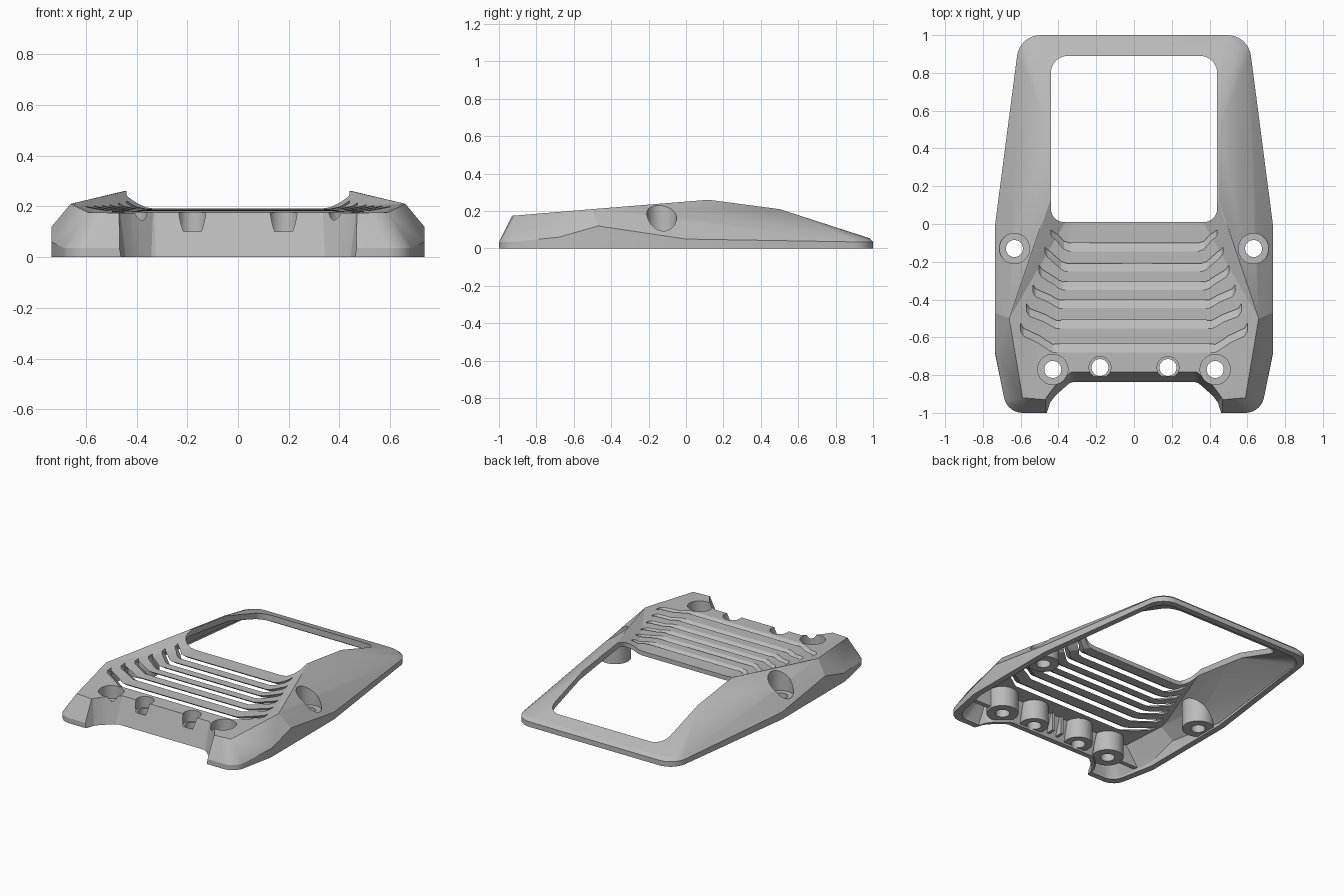
import bpy
import bmesh
import math
from mathutils import Vector

if "Cube" in bpy.data.objects:
    bpy.data.objects.remove(bpy.data.objects["Cube"])

grey = bpy.data.materials.new("satin grey")
grey.use_nodes = True
GREY = (0.5, 0.5, 0.5, 1)
grey.diffuse_color = GREY
grey.node_tree.nodes["Principled BSDF"].inputs["Base Color"].default_value = GREY


def make_object(name, bm):
    bmesh.ops.recalc_face_normals(bm, faces=bm.faces)
    mesh = bpy.data.meshes.new(name)
    bm.to_mesh(mesh)
    bm.free()
    mesh.materials.append(grey)
    obj = bpy.data.objects.new(name, mesh)
    bpy.context.scene.collection.objects.link(obj)
    return obj


def hull(name, half, move=lambda p: p):
    """Convex solid around half-side points and their mirror images."""
    bm = bmesh.new()
    for x, y, z in half:
        for side in (1, -1):
            p = move(Vector((x, y, z)))
            bm.verts.new((p.x * side, p.y, p.z))
    bmesh.ops.remove_doubles(bm, verts=bm.verts, dist=0.0001)
    bmesh.ops.convex_hull(bm, input=bm.verts)
    loose = [v for v in bm.verts if not v.link_faces]
    bmesh.ops.delete(bm, geom=loose, context="VERTS")
    bmesh.ops.dissolve_limit(bm, angle_limit=0.01, verts=bm.verts, edges=bm.edges)
    return make_object(name, bm)


def prism(name, outline, low, high):
    bm = bmesh.new()
    base = bm.faces.new([bm.verts.new((x, y, low)) for x, y in outline])
    grown = bmesh.ops.extrude_face_region(bm, geom=[base])["geom"]
    moved = [g for g in grown if isinstance(g, bmesh.types.BMVert)]
    bmesh.ops.translate(bm, verts=moved, vec=(0, 0, high - low))
    if not any(len(f.verts) == len(outline) and f.calc_center_median().z < low + 0.001
               for f in bm.faces):
        bm.faces.new([v for v in bm.verts if v not in moved])
    return make_object(name, bm)


def arc(cx, cy, r, start, end, steps):
    return [(cx + r * math.cos(math.radians(start + (end - start) * i / steps)),
             cy + r * math.sin(math.radians(start + (end - start) * i / steps)))
            for i in range(steps + 1)]


def disc(name, x, y, r, low, high):
    return prism(name, arc(x, y, r, 0, 352.5, 47), low, high)


def box(name, x, y, w, d, low, high):
    return prism(name, [(x - w / 2, y - d / 2), (x + w / 2, y - d / 2),
                        (x + w / 2, y + d / 2), (x - w / 2, y + d / 2)], low, high)


def cut(target, cutter):
    mod = target.modifiers.new("cut", "BOOLEAN")
    mod.operation = "DIFFERENCE"
    mod.solver = "EXACT"
    mod.object = cutter
    bpy.context.view_layer.objects.active = target
    bpy.ops.object.modifier_apply(modifier=mod.name)
    bpy.data.objects.remove(cutter)


# Outer body: footprint rings plus the facet corners above them
corner = arc(0.495, 0.875, 0.125, 8, 90, 8)
foot = [(0.735, 0), (0.735, -0.69)] + arc(0.59, -0.9, 0.1, -14, -90, 7) + [(0.48, -1)] + corner
rings = [(x, y, z) for x, y in foot for z in (0, 0.035)]
rim = [(x * 0.97, y * 0.98, 0.055) for x, y in corner]
crest = [(0.45, 0.12, 0.26), (0.45, 0.5, 0.21), (0.66, -0.5, 0.21),
         (0.46, -0.93, 0.175), (0.59, -0.92, 0.175),
         (0.735, -0.47, 0.12), (0.735, -0.68, 0.06), (0.735, 0, 0.05)]
shape = rings + rim + crest

# Sunken middle panel between the two ridges
valley = [(0.30, 0.12, 0.193), (0.43, -0.65, 0.183), (0.43, -0.96, 0.172)]
ridge = [(0.45, 0.12, 0.262), (0.66, -0.5, 0.212), (0.60, -0.96, 0.176)]
valley += ridge + [(x, y, 0.6) for x, y, z in ridge]

# Recess in the front edge between the two corner lobes
notch = [(x, y, z) for z in (-0.2, 0.05)
         for x, y in ((0.32, -0.9), (0.35, -0.91), (0.42, -0.975), (0.46, -1.1))]
notch += [(0.33, -0.744, 0.3), (0.42, -0.82, 0.3), (0.48, -0.9, 0.3), (0.49, -1.1, 0.3)]


def lower(p):
    return p + Vector((0, 0, -0.03))


def shrink(p):
    z = p.z - 0.03 if p.z > 0.04 else (-0.1 if p.z == 0 else 0.01)
    return Vector((p.x * 0.945, p.y * 0.96, z))


def set_back(p):
    return p + Vector((0, 0.035, 0))


body = hull("vented_cover", shape)
cut(body, hull("valley_cutter", valley))
cut(body, hull("notch_cutter", notch))

# Hollow underside, keeping walls, screw bosses and ribs
cavity = hull("cavity", shape, shrink)
cut(cavity, hull("inner_valley", valley, lower))
cut(cavity, hull("inner_notch", notch, set_back))

# Screw positions: x, y, recess radius, recess floor, boss radius
screws = [(0.633, -0.13, 0.08, 0.085, 0.1),
          (0.43, -0.77, 0.08, 0.09, 0.1),
          (0.18, -0.76, 0.058, 0.1, 0.09)]
for side in (1, -1):
    for x, y, r, floor, boss in screws:
        cut(cavity, disc("boss", x * side, y, boss, 0.012, 0.5))
    cut(cavity, box("lobe_rib", 0.62 * side, -0.78, 0.3, 0.03, 0.025, 0.5))
    cut(cavity, box("middle_rib", 0.035 * side, -0.82, 0.02, 0.16, 0.025, 0.5))
    cut(cavity, box("side_rib", 0.69 * side, -0.13, 0.12, 0.12, 0.025, 0.5))
cut(body, cavity)

# Large rounded window
window = (arc(0.35, 0.8, 0.09, 0, 90, 9) + arc(-0.35, 0.8, 0.09, 90, 180, 9)
          + arc(-0.37, 0.08, 0.07, 180, 270, 9) + arc(0.37, 0.08, 0.07, 270, 360, 9))
cut(body, prism("window_cutter", window, -0.3, 0.6))

# Screw recesses and through holes
for side in (1, -1):
    for x, y, r, floor, boss in screws:
        cut(body, disc("recess", x * side, y, r, floor, 0.6))
        cut(body, disc("hole", x * side, y, 0.045, -0.2, 0.5))

# Slanted louvre slots with raised ends
SLANT, WIDTH, LEVEL = 1.5, 0.045, 0.188
for i, y in enumerate((-0.1, -0.21, -0.31, -0.41, -0.52, -0.65)):
    t = i / 5
    ex, ey = 0.44 + 0.16 * t, -0.03 - 0.5 * t
    rise = SLANT * (0.035 - 0.02 * t)
    half = [(ex, ey + rise), (ex - 0.015, ey - 0.03 + rise),
            (0.37 + 0.08 * t, y + 0.012), (0.34 + 0.09 * t, y)]
    path = half + [(-px, py) for px, py in reversed(half)]
    bm = bmesh.new()
    loops = []
    for px, py in path:
        loops.append([bm.verts.new((px, py - d - SLANT * (z - LEVEL), z))
                      for d, z in ((0, 0.125), (WIDTH, 0.125), (WIDTH, 0.28), (0, 0.28))])
    for a, b in zip(loops, loops[1:]):
        for k in range(4):
            n = (k + 1) % 4
            bm.faces.new((a[k], a[n], b[n], b[k]))
    bm.faces.new(loops[0])
    bm.faces.new(loops[-1])
    cut(body, make_object("slot_cutter", bm))

# Soft shading on the rounds, crisp facet edges
bpy.ops.object.select_all(action="DESELECT")
body.select_set(True)
bpy.context.view_layer.objects.active = body
bpy.ops.object.shade_smooth_by_angle(angle=math.radians(14))
